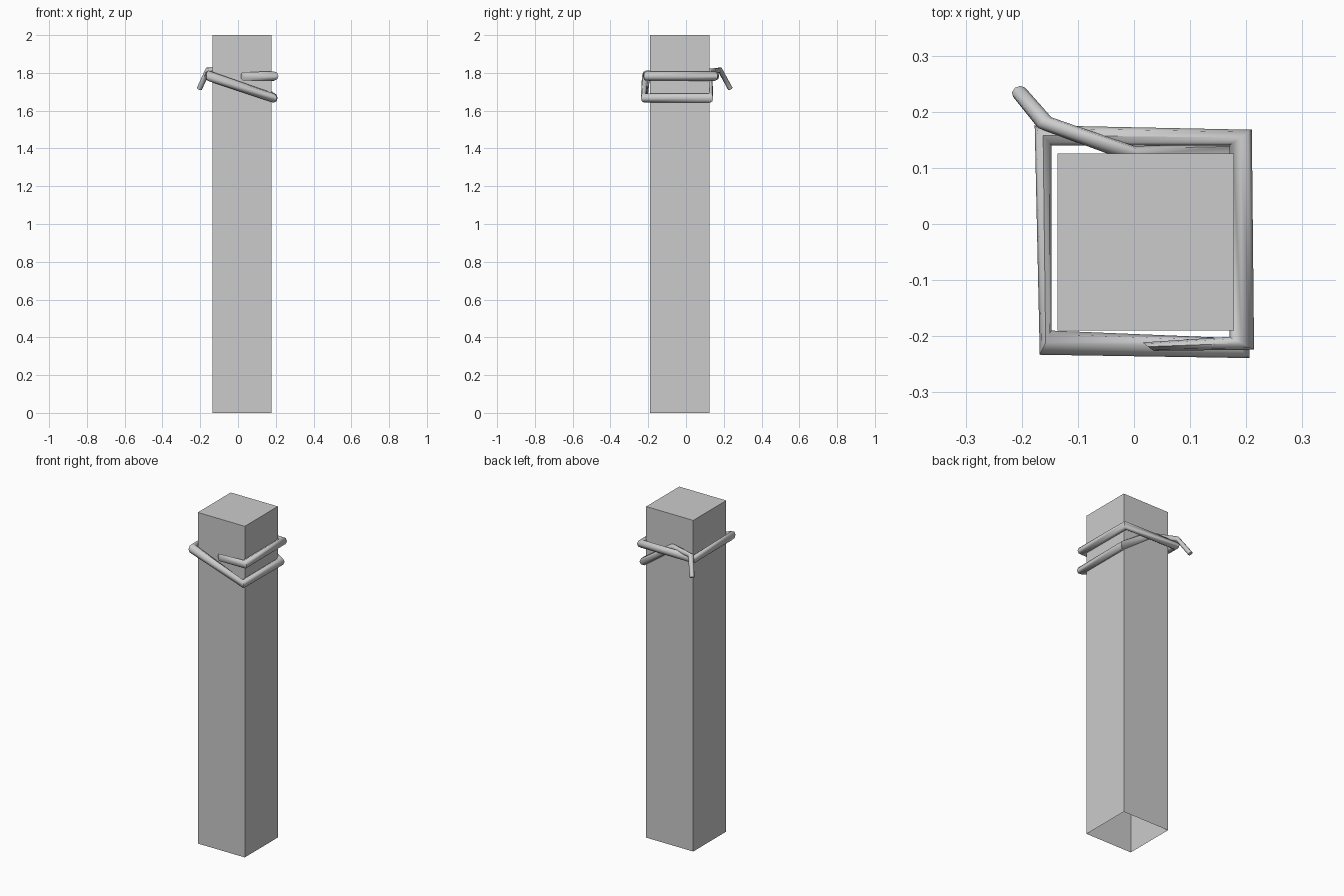
import bpy, bmesh
from math import sin, cos, pi, radians
from mathutils import Vector

if "Cube" in bpy.data.objects:
    bpy.data.objects.remove(bpy.data.objects["Cube"])

SIDES = 8


def make_object(name, bm):
    bmesh.ops.recalc_face_normals(bm, faces=bm.faces)
    mesh = bpy.data.meshes.new(name)
    bm.to_mesh(mesh)
    bm.free()
    obj = bpy.data.objects.new(name, mesh)
    bpy.context.collection.objects.link(obj)
    return obj


# Square post, open underneath
bm = bmesh.new()
bmesh.ops.create_cube(bm, size=1)
for v in bm.verts:
    v.co = Vector((0.021 + v.co.x * 0.314, -0.032 + v.co.y * 0.315, (v.co.z + 0.5) * 2))
bottom = [f for f in bm.faces if f.calc_center_median().z < 0.01]
bmesh.ops.delete(bm, geom=bottom, context='FACES_ONLY')
make_object("post", bm)

# Rope rings: inner xy, outer xy, height, half thickness, lean of the ring's top in xy
rings = [
    ((0.015, -0.211), (0.035, -0.226), 1.783, 0.022, (0, 0)),
    ((0.170, -0.201), (0.214, -0.224), 1.783, 0.024, (0, 0)),
    ((0.170, 0.140), (0.210, 0.168), 1.783, 0.025, (0, 0)),
    ((-0.147, 0.140), (-0.177, 0.176), 1.785, 0.025, (0, 0)),
    ((-0.147, -0.190), (-0.168, -0.233), 1.785, 0.028, (0, 0)),
    ((0.170, -0.203), (0.206, -0.239), 1.667, 0.025, (0, 0)),
    ((0.168, 0.110), (0.210, 0.144), 1.667, 0.025, (0, 0)),
    ((0.000, 0.108), (0.000, 0.139), 1.802, 0.020, (0.006, 0)),
    ((-0.171, 0.171), (-0.147, 0.190), 1.815, 0.014, (-0.004, 0.004)),
    ((-0.215, 0.226), (-0.194, 0.243), 1.716, 0.008, (-0.008, 0.008)),
]

# Rope wound twice round the post, with a loose hanging tail
bm = bmesh.new()
loops = []
for inner, outer, z, half, lean in rings:
    a, b = Vector((*inner, z)), Vector((*outer, z))
    mid, side, up = (a + b) / 2, (b - a) / 2, Vector((*lean, half))
    angles = [2 * pi * i / SIDES for i in range(SIDES)]
    loops.append([bm.verts.new(mid + side * cos(t) + up * sin(t)) for t in angles])
for p, q in zip(loops, loops[1:]):
    for i in range(SIDES):
        j = (i + 1) % SIDES
        bm.faces.new((p[i], p[j], q[j], q[i]))
bm.faces.new(loops[0])
bm.faces.new(loops[-1])
rope = make_object("rope", bm)
bpy.context.view_layer.objects.active = rope
rope.select_set(True)
bpy.ops.object.shade_smooth_by_angle(angle=radians(60))
